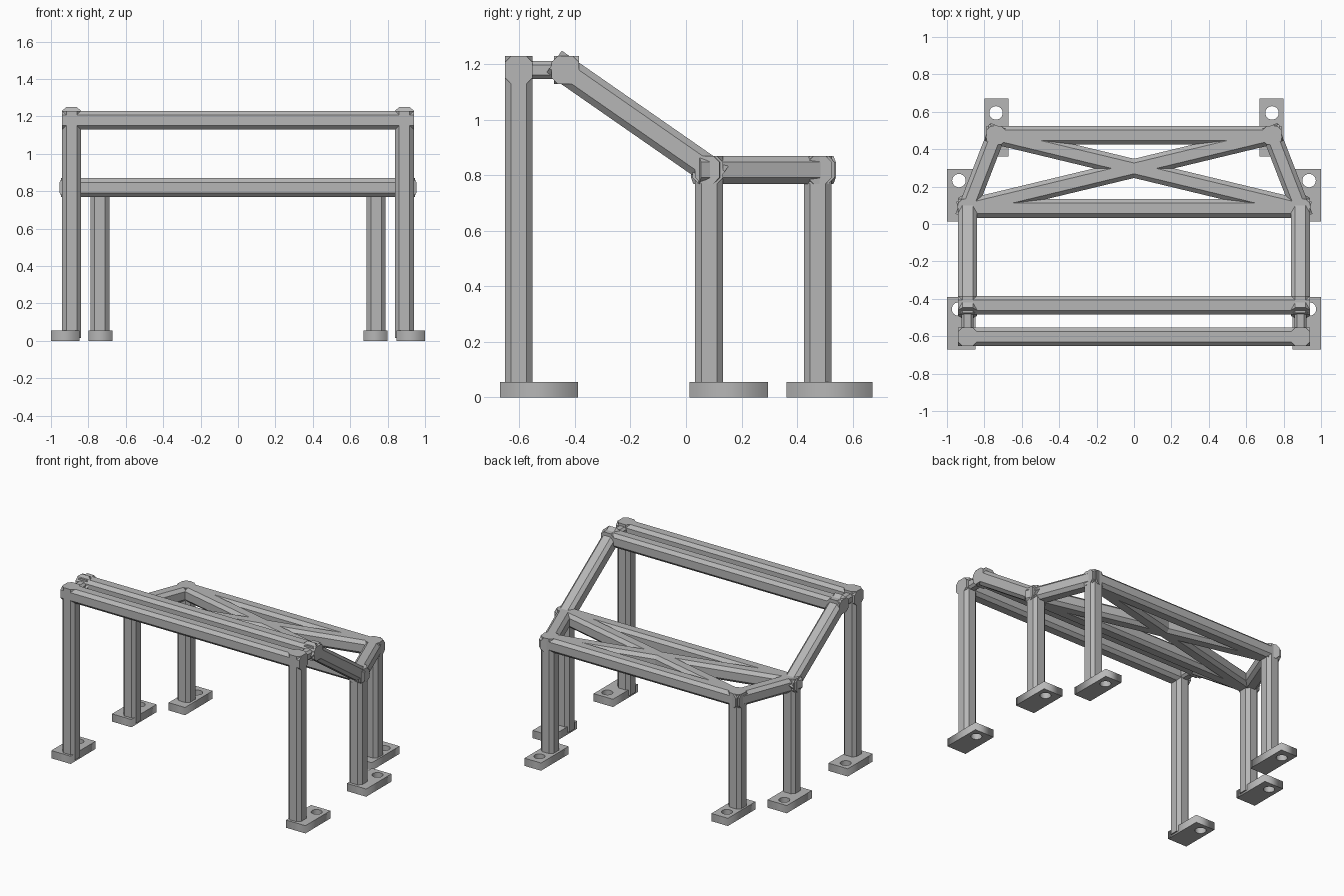
import bpy
import math
from mathutils import Matrix, Vector

cube = bpy.data.objects.get("Cube")
if cube:
    bpy.data.objects.remove(cube, do_unlink=True)

# One plain grey for the whole frame
grey = bpy.data.materials.new("plain_grey")
grey.use_nodes = True
colour = (0.47, 0.47, 0.47, 1)
grey.diffuse_color = colour
grey.node_tree.nodes["Principled BSDF"].inputs["Base Color"].default_value = colour

WIDTH = 0.1
HALF = WIDTH / 2


def add_object(name, data):
    obj = bpy.data.objects.new(name, data)
    bpy.context.collection.objects.link(obj)
    return obj


def bar(name, start, end, width=WIDTH, over_start=HALF, over_end=HALF):
    """Square bar with chamfered long edges, run past its two joint points."""
    start, end = Vector(start), Vector(end)
    along = (end - start).normalized()
    start, end = start - along * over_start, end + along * over_end
    up = Vector((0, 1, 0)) if abs(along.z) > 0.9 else Vector((0, 0, 1))
    side = along.cross(up).normalized()
    up = side.cross(along)
    h, c = width / 2, width * 0.28
    profile = [(h, c), (c, h), (-c, h), (-h, c),
               (-h, -c), (-c, -h), (c, -h), (h, -c)]
    n = len(profile)
    verts = [p + side * a + up * b for p in (start, end) for a, b in profile]
    faces = [(i, i + n, (i + 1) % n + n, (i + 1) % n) for i in range(n)]
    faces += [tuple(range(n)), tuple(reversed(range(n, 2 * n)))]
    mesh = bpy.data.meshes.new(name)
    mesh.from_pydata(verts, [], faces)
    mesh.materials.append(grey)
    return add_object(name, mesh)


def foot(name, x0, x1, y0, y1, hole_x, hole_y, height=0.055, radius=0.036):
    """Flat foot plate with a round bolt hole."""
    curve = bpy.data.curves.new(name, "CURVE")
    curve.dimensions = "2D"
    curve.fill_mode = "BOTH"
    curve.extrude = height / 2
    circle = [(hole_x + radius * math.cos(math.tau * i / 24),
               hole_y + radius * math.sin(math.tau * i / 24)) for i in range(24)]
    for points in ([(x0, y0), (x1, y0), (x1, y1), (x0, y1)], circle):
        spline = curve.splines.new("POLY")
        spline.points.add(len(points) - 1)
        for point, (x, y) in zip(spline.points, points):
            point.co = (x, y, 0, 1)
        spline.use_cyclic_u = True
    temp = add_object("temp_plate", curve)
    graph = bpy.context.evaluated_depsgraph_get()
    mesh = bpy.data.meshes.new_from_object(temp.evaluated_get(graph))
    bpy.data.objects.remove(temp, do_unlink=True)
    mesh.name = name
    mesh.transform(Matrix.Translation((0, 0, height / 2)))
    mesh.materials.clear()
    mesh.materials.append(grey)
    return add_object(name, mesh)


# Joint positions
SIDE_X, BACK_X = 0.89, 0.738
FRONT_Y, RIDGE_Y, MID_Y, BACK_Y = -0.603, -0.435, 0.083, 0.475
HIGH, LOW, POST_BASE = 1.18, 0.82, 0.015

for s, label in ((1, "left"), (-1, "right")):
    front = (s * SIDE_X, FRONT_Y, HIGH)
    ridge = (s * SIDE_X, RIDGE_Y, HIGH)
    middle = (s * SIDE_X, MID_Y, LOW)
    back = (s * BACK_X, BACK_Y, LOW)

    # Posts
    for part, top in (("front", front), ("middle", middle), ("back", back)):
        bar(f"{part}_post_{label}", (top[0], top[1], POST_BASE), top, over_start=0)

    # Side rails
    bar(f"top_link_{label}", front, ridge, width=0.066)
    bar(f"ridge_joint_{label}", ridge, (s * SIDE_X, RIDGE_Y + HALF, HIGH), over_start=0.04, over_end=0)
    bar(f"sloping_rail_{label}", ridge, middle)
    bar(f"rear_side_rail_{label}", middle, back)

    # Diagonal braces
    bar(f"cross_brace_{label}", middle, (-s * BACK_X, BACK_Y, LOW))

    # Feet
    outer, inner = s * 1.0, s * 0.848
    foot(f"front_foot_{label}", *sorted((inner, outer)), -0.67, -0.39, s * 0.938, -0.455)
    foot(f"middle_foot_{label}", *sorted((inner, outer)), 0.013, 0.295, s * 0.936, 0.232)
    foot(f"back_foot_{label}", *sorted((s * 0.67, s * 0.8)), 0.362, 0.672, s * 0.738, 0.594)

# Cross beams
for name, x, y, z in (("front_beam", SIDE_X, FRONT_Y, HIGH),
                      ("ridge_beam", SIDE_X, RIDGE_Y, HIGH),
                      ("middle_beam", SIDE_X, MID_Y, LOW),
                      ("back_beam", BACK_X, BACK_Y, LOW)):
    bar(name, (-x, y, z), (x, y, z))
